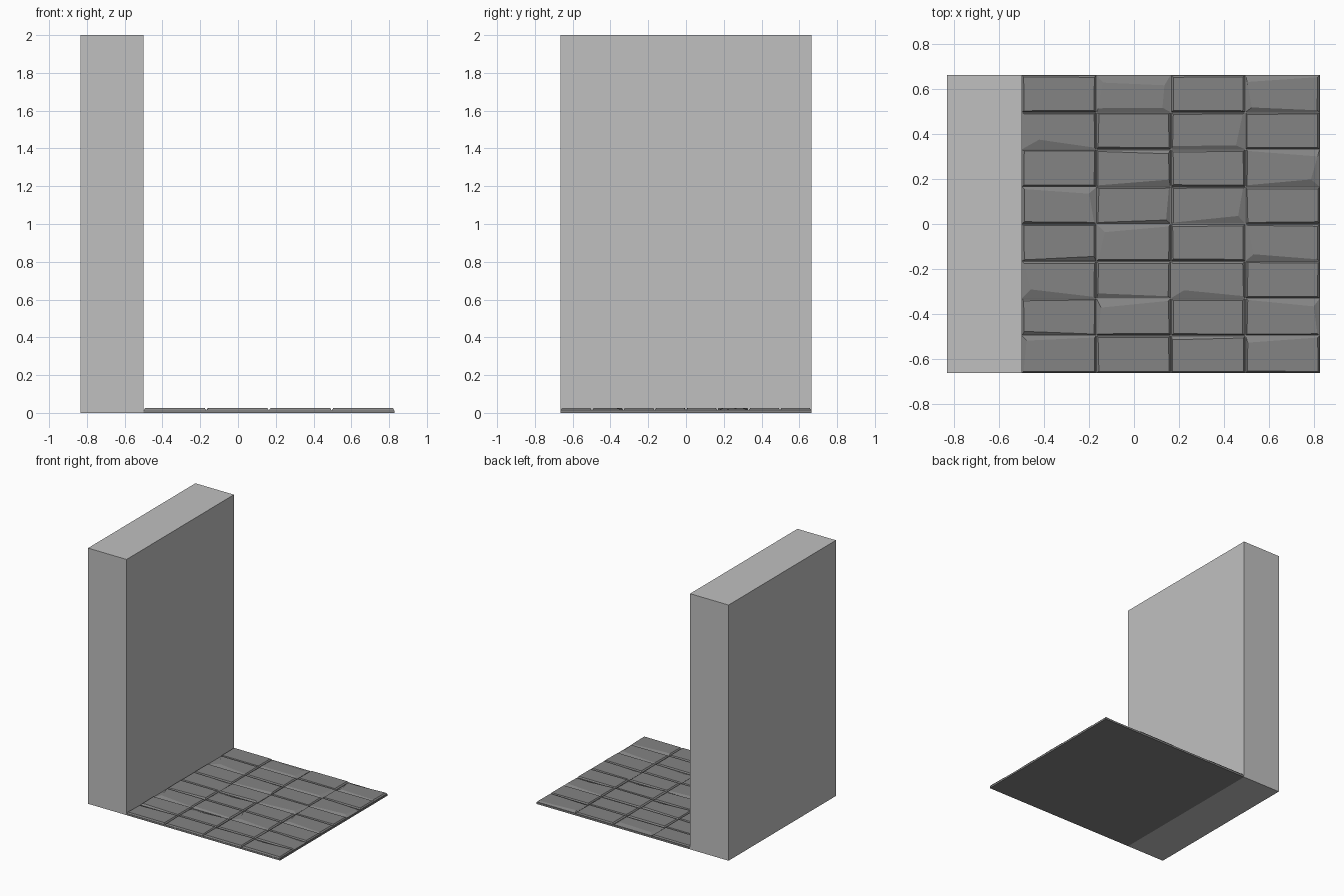
import bpy, bmesh, random

if "Cube" in bpy.data.objects:
    bpy.data.objects.remove(bpy.data.objects["Cube"])
random.seed(4)


def material(name, v):
    m = bpy.data.materials.new(name)
    m.diffuse_color = (v, v, v, 1)
    m.use_nodes = True
    m.node_tree.nodes["Principled BSDF"].inputs["Base Color"].default_value = m.diffuse_color
    return m


light = material("light grey plaster", 0.53)
dark = material("dark grey stone", 0.23)


def make_object(name, bm, mat):
    bmesh.ops.recalc_face_normals(bm, faces=bm.faces)
    me = bpy.data.meshes.new(name)
    bm.to_mesh(me)
    bm.free()
    me.materials.append(mat)
    ob = bpy.data.objects.new(name, me)
    bpy.context.collection.objects.link(ob)


def prism(bm, rings):
    """Stack of four-cornered rings, capped at both ends."""
    vs = [[bm.verts.new(p) for p in r] for r in rings]
    for a, b in zip(vs, vs[1:]):
        for i in range(4):
            j = (i + 1) % 4
            bm.faces.new((a[i], a[j], b[j], b[i]))
    bm.faces.new(vs[0][::-1])
    bm.faces.new(vs[-1])


def rect(x0, x1, y0, y1, z):
    return [(x0, y0, z), (x1, y0, z), (x1, y1, z), (x0, y1, z)]


H = 0.6635
# wall
bm = bmesh.new()
prism(bm, [rect(-0.833, -0.5, -H, H, 0), rect(-0.833, -0.5, -H, H, 2)])
make_object("wall", bm, light)

# floor bed under the stones
bm = bmesh.new()
prism(bm, [rect(-0.5, 0.828, -H, H, 0), rect(-0.5, 0.828, -H, H, 0.013)])
make_object("floor_bed", bm, dark)

# worn corners: (column, row from front): {corner: inward shift}
# corners run front-left, front-right, back-right, back-left
worn = {
    (0, 0): {3: (.01, .012)}, (2, 0): {3: (.0, .012)}, (3, 0): {3: (.0, .022)},
    (0, 1): {0: (.0, .012)}, (1, 1): {3: (.01, .03)}, (3, 1): {2: (.02, .025)},
    (0, 2): {0: (.03, .03)}, (2, 2): {0: (.05, .03)}, (1, 2): {0: (.0, .015)},
    (0, 3): {1: (.0, .012)}, (1, 3): {3: (.03, .03)}, (3, 3): {0: (.03, .022)},
    (0, 4): {2: (.02, .022)}, (1, 4): {1: (.01, .01)}, (2, 4): {1: (.02, .025)},
    (1, 5): {1: (.0, .025), 2: (.0, .012)}, (3, 5): {1: (.03, .025), 2: (.0, .02)},
    (0, 6): {0: (.07, .035)}, (2, 6): {0: (.0, .01), 1: (.03, .012)},
    (1, 7): {0: (.0, .01), 1: (.03, .012), 2: (.02, .035), 3: (.02, .025)},
    (3, 7): {0: (.02, .012), 3: (.0, .02)},
}
signs = [(1, 1), (-1, 1), (-1, -1), (1, -1)]

# chamfered stones in a four by eight grid
bm = bmesh.new()
W, D = 1.328 / 4, 2 * H / 8
for c in range(4):
    for r in range(8):
        x0, y0 = -0.5 + c * W, -H + r * D
        g = 0.002
        box = (x0 + g, x0 + W - g, y0 + g, y0 + D - g)
        low = rect(*box, 0.008)
        mid = rect(*box, 0.016)
        top = []
        for i, (x, y, z) in enumerate(rect(*box, 0.025)):
            dx, dy = worn.get((c, r), {}).get(i, (0, 0))
            sx, sy = signs[i]
            top.append((x + sx * (dx + random.uniform(.005, .010)),
                        y + sy * (dy + random.uniform(.004, .009)), z))
        prism(bm, [low, mid, top])
make_object("floor_stones", bm, dark)
